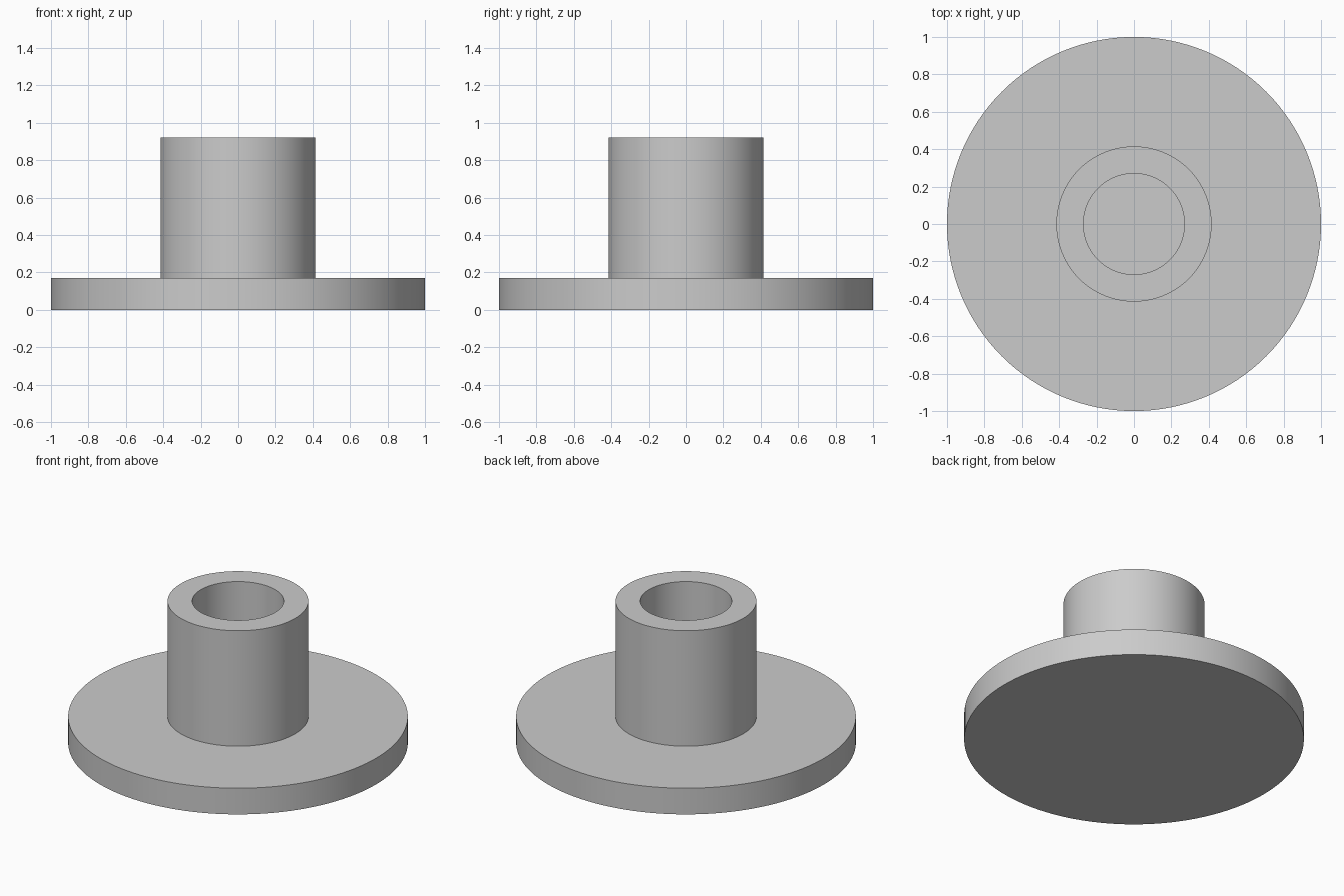
import bpy
import bmesh
import math

cube = bpy.data.objects.get("Cube")
if cube:
    bpy.data.objects.remove(cube, do_unlink=True)

SEGMENTS = 128
DISC_RADIUS, DISC_TOP = 1.0, 0.17
TUBE_RADIUS, BORE_RADIUS, TUBE_TOP = 0.415, 0.27, 0.92

grey = bpy.data.materials.new("plain_grey")
grey.use_nodes = True
colour = (0.6, 0.6, 0.6, 1)
grey.diffuse_color = colour
grey.node_tree.nodes["Principled BSDF"].inputs["Base Color"].default_value = colour


def lathe(name, profile):
    """Turn a (radius, height) profile around the z axis."""
    bm = bmesh.new()
    verts = [bm.verts.new((r, 0, z)) for r, z in profile]
    edges = [bm.edges.new(pair) for pair in zip(verts, verts[1:])]
    bmesh.ops.spin(bm, geom=verts + edges, cent=(0, 0, 0), axis=(0, 0, 1),
                   angle=math.tau, steps=SEGMENTS, use_duplicate=False)
    bmesh.ops.remove_doubles(bm, verts=bm.verts, dist=0.0001)
    bmesh.ops.recalc_face_normals(bm, faces=bm.faces)
    mesh = bpy.data.meshes.new(name)
    bm.to_mesh(mesh)
    bm.free()
    mesh.materials.append(grey)
    obj = bpy.data.objects.new(name, mesh)
    bpy.context.collection.objects.link(obj)
    bpy.ops.object.select_all(action="DESELECT")
    obj.select_set(True)
    bpy.context.view_layer.objects.active = obj
    bpy.ops.object.shade_smooth_by_angle(angle=math.radians(30))
    return obj


# Flange disc, hollow collar and blind bore as one turned solid
lathe("flanged_bushing", [
    (0, 0),
    (DISC_RADIUS, 0),
    (DISC_RADIUS, DISC_TOP),
    (TUBE_RADIUS, DISC_TOP),
    (TUBE_RADIUS, TUBE_TOP),
    (BORE_RADIUS, TUBE_TOP),
    (BORE_RADIUS, DISC_TOP),
    (0, DISC_TOP),
])
